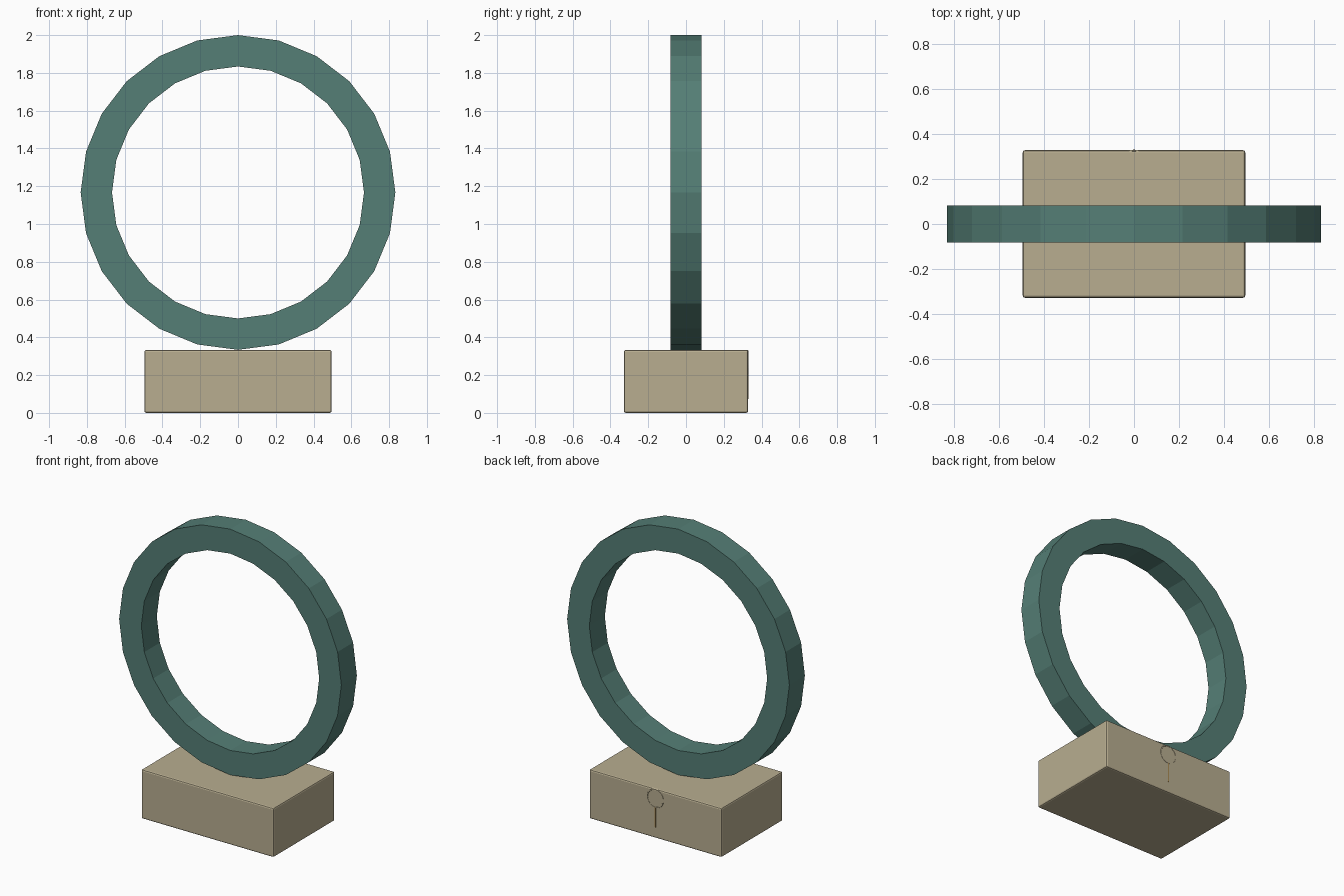
import bpy, bmesh, math

if "Cube" in bpy.data.objects:
    bpy.data.objects.remove(bpy.data.objects["Cube"])


def paint(obj, name, rgb):
    mat = bpy.data.materials.get(name) or bpy.data.materials.new(name)
    mat.diffuse_color = (*rgb, 1)
    mat.use_nodes = True
    mat.node_tree.nodes["Principled BSDF"].inputs["Base Color"].default_value = mat.diffuse_color
    obj.data.materials.append(mat)


def box(name, size, centre, bevel=0):
    bpy.ops.mesh.primitive_cube_add(size=1, location=centre)
    obj = bpy.context.object
    obj.name = name
    obj.scale = size
    bpy.ops.object.transform_apply(location=False, rotation=False, scale=True)
    if bevel:
        mod = obj.modifiers.new("edge_bevel", 'BEVEL')
        mod.width = bevel
        mod.segments = 2
    return obj


# Upright ring: square cross-section swept round 24 flat sides
SIDES, OUTER, INNER, HALF = 24, 0.833, 0.667, 0.083
bm = bmesh.new()
loops = []
for i in range(SIDES):
    a = 2 * math.pi * i / SIDES
    loops.append([bm.verts.new((r * math.sin(a), y, r * math.cos(a)))
                  for r, y in ((OUTER, -HALF), (OUTER, HALF), (INNER, HALF), (INNER, -HALF))])
for i in range(SIDES):
    p, q = loops[i], loops[(i + 1) % SIDES]
    for j in range(4):
        k = (j + 1) % 4
        bm.faces.new((p[j], p[k], q[k], q[j]))
bmesh.ops.recalc_face_normals(bm, faces=bm.faces)
mesh = bpy.data.meshes.new("ring")
bm.to_mesh(mesh)
bm.free()
ring = bpy.data.objects.new("ring", mesh)
bpy.context.collection.objects.link(ring)
ring.location.z = 1.167
paint(ring, "teal", (0.09, 0.21, 0.18))

# Base block with softened edges
base = box("base", (0.992, 0.658, 0.333), (0, 0, 0.1665), 0.01)
paint(base, "sand", (0.48, 0.42, 0.28))

# Thin wire loop and stem set into the back of the base
bpy.ops.mesh.primitive_torus_add(major_radius=0.06, minor_radius=0.005, major_segments=24,
                                 minor_segments=6, location=(0, 0.326, 0.268),
                                 rotation=(math.pi / 2, 0, 0))
loop = bpy.context.object
loop.name = "back_loop"
paint(loop, "sand", (0.48, 0.42, 0.28))
stem = box("back_stem", (0.008, 0.008, 0.135), (0, 0.327, 0.142))
paint(stem, "bronze", (0.4, 0.26, 0.09))
